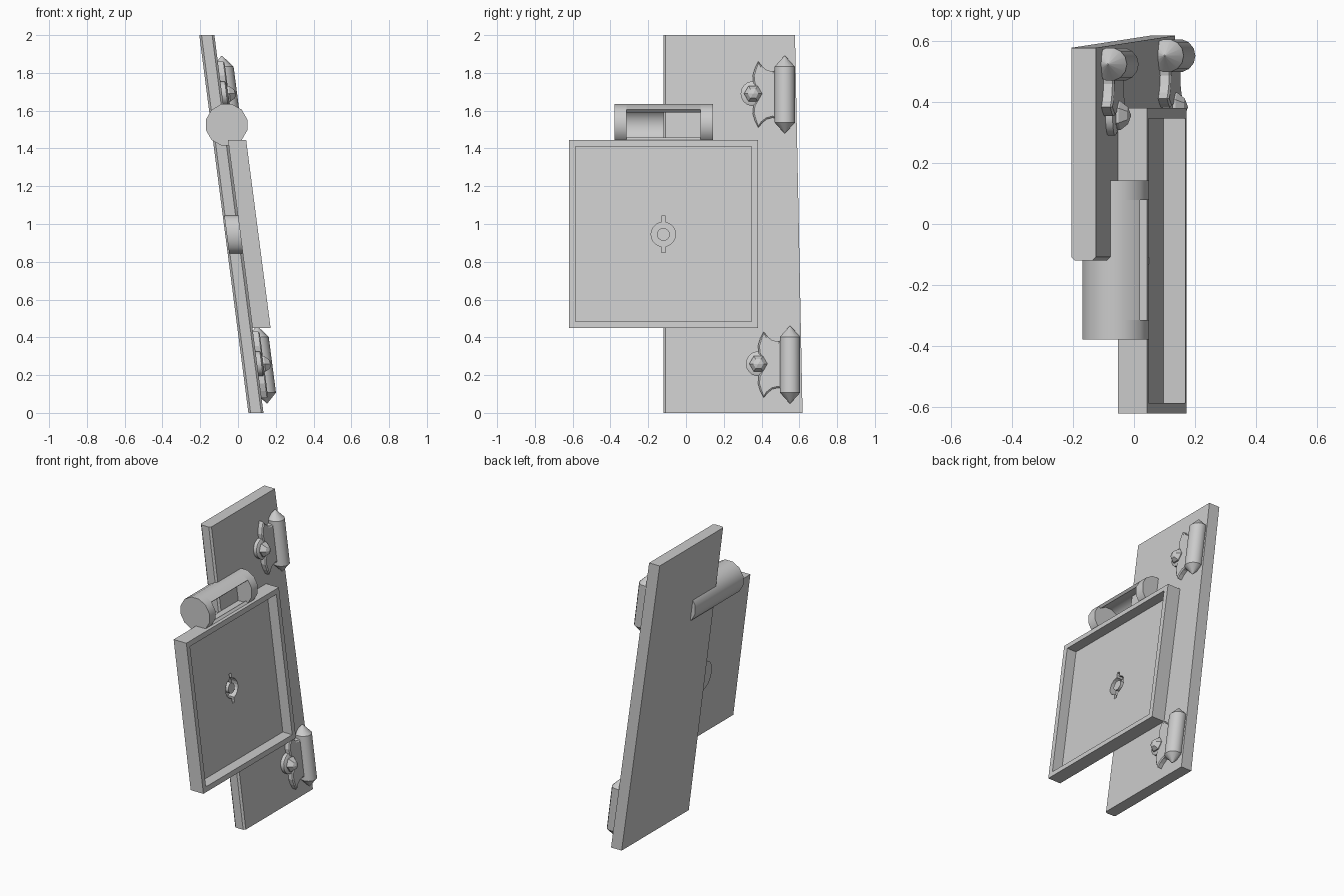
import bpy, bmesh
from math import sin, cos, radians, pi
from mathutils import Matrix, Vector

if "Cube" in bpy.data.objects:
    bpy.data.objects.remove(bpy.data.objects["Cube"])

# The whole door leans: x shifts with height
LEAN = Matrix(((1, 0, -0.13, 0), (0, 1, 0, 0), (0, 0, 1, 0), (0, 0, 0, 1)))


def finish(name, bm, lean=True, smooth=False):
    bmesh.ops.recalc_face_normals(bm, faces=bm.faces)
    me = bpy.data.meshes.new(name)
    bm.to_mesh(me)
    bm.free()
    if lean:
        me.transform(LEAN)
    ob = bpy.data.objects.new(name, me)
    bpy.context.collection.objects.link(ob)
    if smooth:
        bpy.ops.object.select_all(action='DESELECT')
        ob.select_set(True)
        bpy.context.view_layer.objects.active = ob
        bpy.ops.object.shade_smooth_by_angle(angle=radians(35))
    return ob


def prism(bm, pts, axis, lo, hi):
    """Extrude a 2D outline along x (points are y,z) or y (points are x,z)."""
    mk = (lambda p: (lo, p[0], p[1])) if axis == 'x' else (lambda p: (p[0], lo, p[1]))
    face = bm.faces.new([bm.verts.new(mk(p)) for p in pts])
    ext = bmesh.ops.extrude_face_region(bm, geom=[face])['geom']
    d = Vector((hi - lo, 0, 0)) if axis == 'x' else Vector((0, hi - lo, 0))
    bmesh.ops.translate(bm, vec=d, verts=[v for v in ext if isinstance(v, bmesh.types.BMVert)])


def arc(cx, cy, r, n, a0=0, a1=None, ry=None):
    """Arc points; a full circle when a1 is omitted."""
    ry = ry or r
    if a1 is None:
        angs = [a0 + 360 * i / n for i in range(n)]
    else:
        angs = [a0 + (a1 - a0) * i / n for i in range(n + 1)]
    return [(cx + r * cos(radians(a)), cy + ry * sin(radians(a))) for a in angs]


def stack(bm, cy, cz, cx, rings, n, axis):
    """Turned solid along x or z from (offset, radius) rings."""
    loops = []
    for off, r in rings:
        pts = arc(0, 0, max(r, 0.002), n)
        if axis == 'z':
            loops.append([bm.verts.new((cx + a, cy + b, cz + off)) for a, b in pts])
        else:
            loops.append([bm.verts.new((cx + off, cy + a, cz + b)) for a, b in pts])
    for p, q in zip(loops, loops[1:]):
        for i in range(n):
            bm.faces.new((p[i], p[(i + 1) % n], q[(i + 1) % n], q[i]))
    bm.faces.new(loops[0])
    bm.faces.new(loops[-1])


# Door slab with a chamfered front edge
bm = bmesh.new()
prism(bm, [(-0.12, 0), (0.617, 0), (0.577, 2), (-0.12, 2)], 'x', 0.055, 0.135)
edges = [e for e in bm.edges if all(v.co.y < -0.11 for v in e.verts)
         and abs(e.verts[0].co.z - e.verts[1].co.z) > 1]
bmesh.ops.bevel(bm, geom=edges, offset=0.012, segments=1, affect='EDGES')
slab = finish("door_slab", bm)

# Square panel with a recessed tray
bm = bmesh.new()
prism(bm, [(-0.62, 0.45), (0.38, 0.45), (0.38, 1.445), (-0.62, 1.445)], 'x', 0.135, 0.231)
front = [max(bm.faces, key=lambda f: f.calc_center_median().x)]
bmesh.ops.inset_region(bm, faces=front, thickness=0.048)
floor = bmesh.ops.extrude_discrete_faces(bm, faces=front)['faces']
bmesh.ops.translate(bm, vec=(-0.071, 0, 0), verts=floor[0].verts)
panel = finish("square_panel", bm)

# Lock housing behind the panel
KY, KZ = -0.12, 0.945
bm = bmesh.new()
prism(bm, arc(KY, KZ, 0.072, 24, ry=0.1), 'x', 0.063, 0.137)
housing = finish("lock_housing", bm, smooth=True)

# Keyhole cutters: round bore and narrow slot
bore = bmesh.new()
prism(bore, arc(KY, KZ, 0.065, 20), 'x', 0.115, 0.2)
slot = bmesh.new()
prism(slot, [(KY - .011, KZ - .097), (KY + .011, KZ - .097),
             (KY + .011, KZ + .097), (KY - .011, KZ + .097)], 'x', 0.116, 0.201)
for name, cut in (("bore_cutter", bore), ("slot_cutter", slot)):
    cutter = finish(name, cut)
    cutter.hide_render = True
    cutter.hide_viewport = True
    for ob in (slab, panel, housing):
        mod = ob.modifiers.new(name, 'BOOLEAN')
        mod.operation = 'DIFFERENCE'
        mod.solver = 'EXACT'
        mod.object = cutter

# Pin in the middle of the keyhole
bm = bmesh.new()
prism(bm, arc(KY, KZ, 0.034, 16), 'x', 0.1, 0.158)
finish("lock_pin", bm, smooth=True)

# Barrel handle: two solid ends joined by an open shell
CX, CZ, R = -0.06, 1.525, 0.113
for name, lo, hi in (("handle_front_end", -0.378, -0.315), ("handle_back_end", 0.078, 0.143)):
    bm = bmesh.new()
    prism(bm, arc(CX, CZ, R, 12, 45), 'y', lo, hi)
    finish(name, bm, lean=False, smooth=True)
bm = bmesh.new()
prism(bm, arc(CX, CZ, R, 9, 45, 315) + arc(CX, CZ, 0.094, 9, 315, 45), 'y', -0.315, 0.078)
finish("handle_shell", bm, lean=False, smooth=True)

# Hinges: pin, scalloped leaf, washer and faceted bolt
for tag, hy, hz in (("upper", 0.523, 1.685), ("lower", 0.551, 0.255)):
    bm = bmesh.new()
    stack(bm, hy, hz, 0.16, [(-.205, 0), (-.148, .055), (.148, .055), (.205, 0)], 14, 'z')
    finish(tag + "_hinge_pin", bm, smooth=True)

    half = [(-0.03, 0.13), (-0.065, 0.122), (-0.095, 0.13), (-0.12, 0.15), (-0.14, 0.175),
            (-0.158, 0.14), (-0.17, 0.1), (-0.166, 0.06), (-0.15, 0.03)]
    outline = half + [(y, -z) for y, z in reversed(half)]
    bm = bmesh.new()
    prism(bm, [(hy + y, hz + z) for y, z in outline], 'x', 0.13, 0.164)
    top = [max(bm.faces, key=lambda f: f.calc_center_median().x)]
    bmesh.ops.inset_region(bm, faces=top, thickness=0.008, depth=0.006)
    finish(tag + "_hinge_leaf", bm)

    by = hy - 0.168
    bm = bmesh.new()
    stack(bm, by, hz + 0.005, 0.13, [(0, .066), (.028, .066), (.036, .052)], 18, 'x')
    finish(tag + "_hinge_washer", bm, smooth=True)
    bm = bmesh.new()
    stack(bm, by, hz + 0.005, 0.13, [(0, .048), (.045, .048), (.07, .028), (.08, 0)], 6, 'x')
    finish(tag + "_hinge_bolt", bm)
